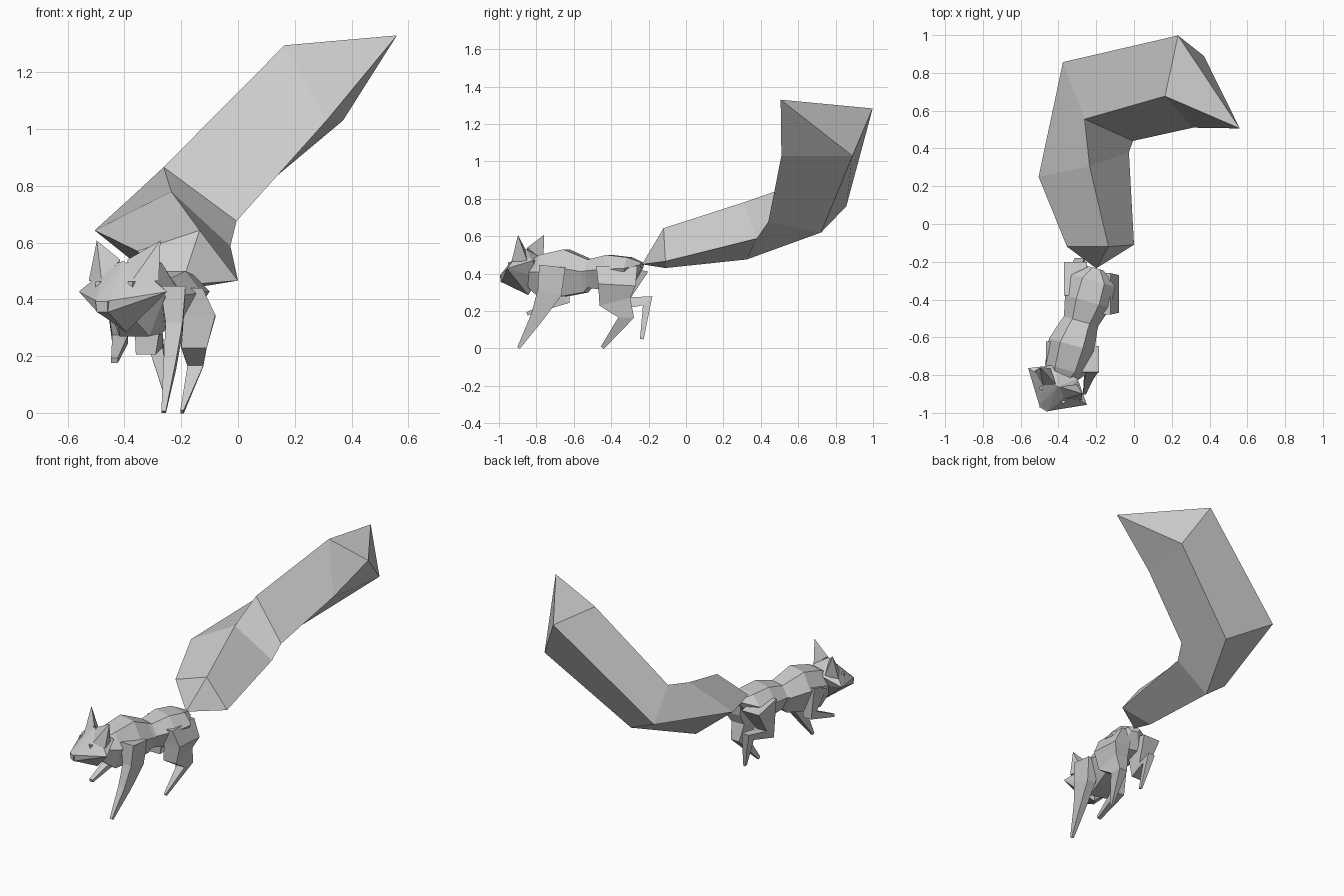
import bpy, bmesh
from mathutils import Vector

if "Cube" in bpy.data.objects:
    bpy.data.objects.remove(bpy.data.objects["Cube"])


def finish(name, bm):
    bmesh.ops.recalc_face_normals(bm, faces=bm.faces)
    mesh = bpy.data.meshes.new(name)
    bm.to_mesh(mesh)
    bm.free()
    obj = bpy.data.objects.new(name, mesh)
    bpy.context.collection.objects.link(obj)
    return obj


def loft(name, rings):
    """Skin equal rings of points; a one-point ring closes to a tip."""
    bm = bmesh.new()
    vs = [[bm.verts.new(p) for p in r] for r in rings]
    for a, b in zip(vs, vs[1:]):
        n = max(len(a), len(b))
        for i in range(n):
            j = (i + 1) % n
            if len(a) == 1:
                bm.faces.new((a[0], b[i], b[j]))
            elif len(b) == 1:
                bm.faces.new((a[i], a[j], b[0]))
            else:
                bm.faces.new((a[i], a[j], b[j], b[i]))
    for end in (vs[0], vs[-1]):
        if len(end) > 2:
            bm.faces.new(end)
    return finish(name, bm)


def hull(name, pts):
    bm = bmesh.new()
    for p in pts:
        bm.verts.new(p)
    res = bmesh.ops.convex_hull(bm, input=bm.verts)
    loose = [v for v in bm.verts if not v.link_faces]
    bmesh.ops.delete(bm, geom=loose, context='VERTS')
    return finish(name, bm)


def leg(name, joints):
    """joints: centre, half width across x, half width in the side plane."""
    pts = [Vector(j[0]) for j in joints]
    rings = []
    for i, (c, wx, wn) in enumerate(joints):
        t = Vector((0, 0, 0))
        for a, b in ((i - 1, i), (i, i + 1)):
            if a >= 0 and b < len(pts):
                d = pts[b] - pts[a]
                d.x = 0
                t += d.normalized()
        t.normalize()
        n = Vector((0, -t.z, t.y)) * wn
        x = Vector((wx, 0, 0))
        rings.append([pts[i] + x + n, pts[i] + x - n, pts[i] - x - n, pts[i] - x + n])
    return loft(name, rings)


# Oversized four-sided tail, pointed at both ends
loft("tail", [
    [(-.20, -.235, .45)],
    [(0, -.11, .466), (-.135, -.12, .643), (-.355, -.12, .57), (-.22, -.11, .43)],
    [(-.027, .38, .588), (-.235, .305, .78), (-.505, .25, .643), (-.297, .325, .476)],
    [(-.005, .44, .676), (-.262, .555, .866), (-.376, .857, .76), (-.12, .722, .62)],
    [(.312, .51, 1.03), (.164, .677, 1.295), (.233, .998, 1.283), (.37, .89, 1.03)],
    [(.56, .506, 1.33)],
])

# Body: six-sided sections (x, y, half width, top, bottom)
side = Vector((.96, -.27, 0))
sections = []
for x, y, w, top, bot in [
    (-.20, -.235, .04, .46, .43),
    (-.215, -.30, .12, .487, .34),
    (-.245, -.41, .125, .50, .31),
    (-.28, -.515, .095, .475, .325),
    (-.29, -.535, .10, .485, .30),
    (-.33, -.64, .125, .53, .28),
    (-.365, -.77, .11, .50, .27),
    (-.395, -.84, .06, .46, .33),
]:
    c = Vector((x, y, 0))
    mid = top * .6 + bot * .4
    sections.append([c + side * (w * k) + Vector((0, 0, z)) for k, z in
                     ((.5, top), (1, mid), (.5, bot), (-.5, bot), (-1, mid), (-.5, top))])
loft("body", sections)

# Legs in a trotting pose
leg("front_leg_right", [((-.23, -.715, .44), .045, .07), ((-.225, -.73, .30), .03, .065),
                        ((-.24, -.795, .17), .022, .036), ((-.262, -.895, .003), .008, .008)])
leg("front_leg_left", [((-.425, -.69, .43), .04, .07), ((-.415, -.65, .26), .028, .032),
                       ((-.435, -.85, .185), .012, .009)])
leg("hind_leg_right", [((-.165, -.37, .44), .04, .11), ((-.135, -.37, .34), .055, .10),
                       ((-.155, -.38, .25), .045, .085), ((-.15, -.32, .165), .028, .042),
                       ((-.197, -.447, .004), .006, .01)])
leg("hind_leg_left", [((-.31, -.29, .43), .06, .09), ((-.325, -.33, .24), .035, .05),
                      ((-.29, -.205, .255), .025, .035), ((-.25, -.236, .05), .006, .01)])

# Head, turned to one side: local (across, forward, height)
centre = Vector((-.405, -.86, 0))
across = Vector((.85, -.53, 0))
forward = Vector((-.53, -.85, 0))


def head(r, f, z):
    return centre + across * r + forward * f + Vector((0, 0, z))


skull = [head(0, 0, .535), head(0, -.02, .285), head(0, -.09, .38)]
for s in (-1, 1):
    skull += [head(s * r, f, z) for r, f, z in (
        (.027, .137, .395), (.022, .135, .355), (.183, 0, .427),
        (.06, .0, .515), (.07, -.09, .47), (.05, .075, .447))]
hull("head", skull)

# Nose, ears and eyes
hull("nose", [head(s * r, f, z) for s in (-1, 1) for r, f, z in (
    (.027, .12, .405), (.025, .143, .392), (.022, .14, .355), (.02, .11, .345))])
for s, label in ((-1, "left"), (1, "right")):
    hull("ear_" + label, [head(s * r, f, z) for r, f, z in (
        (.132, -.037, .607), (.015, -.005, .54), (.145, -.005, .465),
        (.06, .045, .46), (.08, -.065, .465))])
    hull("eye_" + label, [head(s * (.067 + a), .045 + b, .453 + c)
                          for a in (-.01, .01) for b in (-.015, .015) for c in (-.01, .01)])
